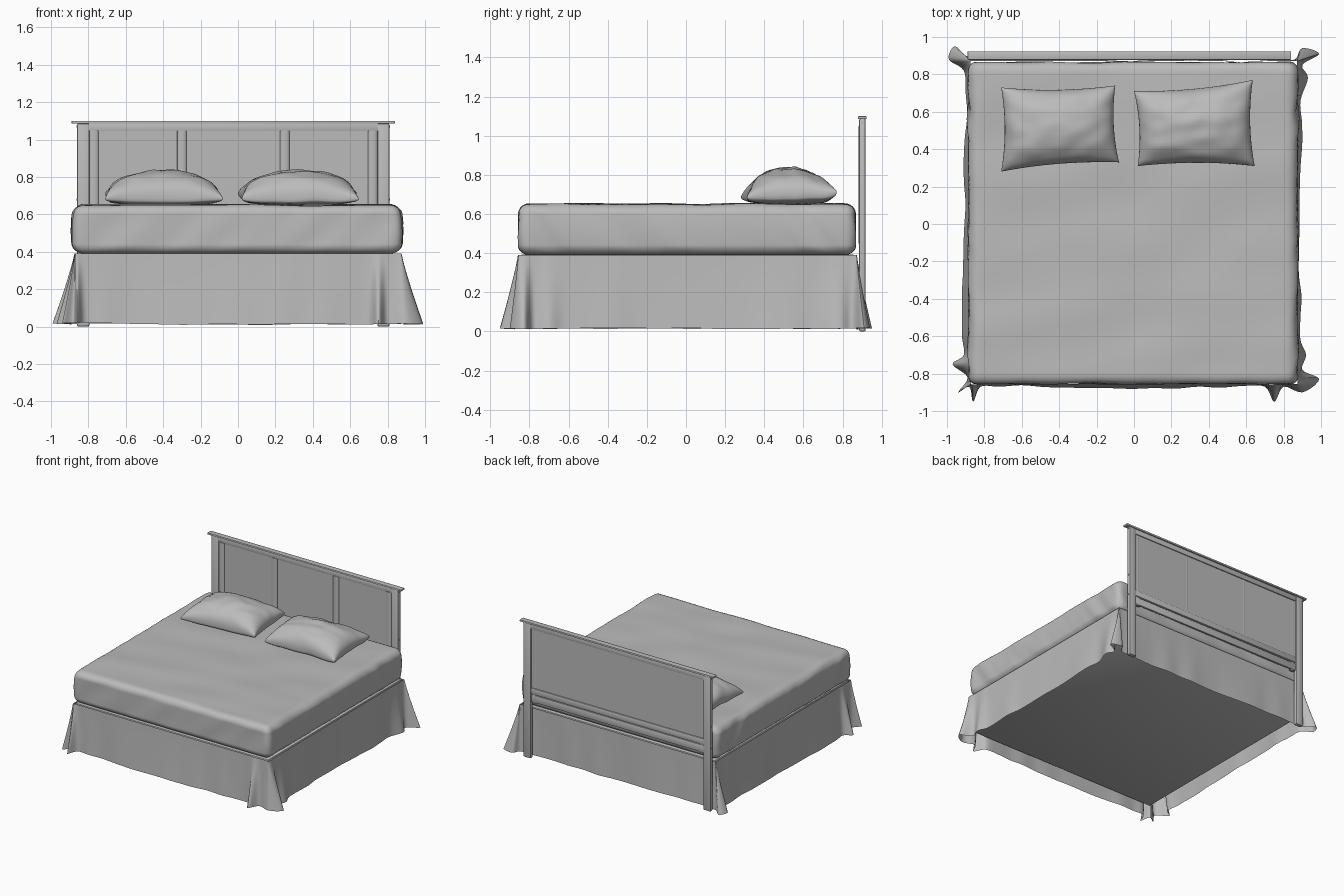
import bpy, bmesh, math
from mathutils import Vector, noise

if "Cube" in bpy.data.objects:
    bpy.data.objects.remove(bpy.data.objects["Cube"])

grey = bpy.data.materials.new("plain grey")
grey.use_nodes = True
GREY = (0.5, 0.5, 0.5, 1)
grey.diffuse_color = GREY
grey.node_tree.nodes["Principled BSDF"].inputs["Base Color"].default_value = GREY


def finish(name, bm, angle=40):
    """Turn a bmesh into a smooth-shaded object."""
    bmesh.ops.recalc_face_normals(bm, faces=bm.faces)
    mesh = bpy.data.meshes.new(name)
    bm.to_mesh(mesh)
    bm.free()
    ob = bpy.data.objects.new(name, mesh)
    bpy.context.collection.objects.link(ob)
    mesh.materials.append(grey)
    bpy.ops.object.select_all(action="DESELECT")
    ob.select_set(True)
    bpy.context.view_layer.objects.active = ob
    bpy.ops.object.shade_smooth_by_angle(angle=math.radians(angle))
    return ob


def box(name, x, y, z, bevel=0.0):
    bm = bmesh.new()
    bmesh.ops.create_cube(bm, size=1)
    for v in bm.verts:
        v.co = [lo + (hi - lo) * (c + 0.5) for c, (lo, hi) in zip(v.co, (x, y, z))]
    if bevel:
        bmesh.ops.bevel(bm, geom=bm.edges[:], offset=bevel, segments=2,
                        profile=0.5, affect="EDGES")
    return finish(name, bm, 30)


def round_strip(name, x0, x1, y, depth, z0, z1):
    """Upright strip with an elliptical section."""
    bm = bmesh.new()
    bmesh.ops.create_cone(bm, cap_ends=True, segments=24, radius1=1, radius2=1, depth=1)
    for v in bm.verts:
        v.co = ((x0 + x1) / 2 + v.co.x * (x1 - x0) / 2, y + v.co.y * depth,
                z0 + (v.co.z + 0.5) * (z1 - z0))
    return finish(name, bm)


def ripple(a, b, c=0.0):
    return noise.noise(Vector((a, b, c)))


# Headboard, set slightly towards the right
MID = -0.025
for side, s in (("right", -1), ("left", 1)):
    a, b = sorted((MID + s * 0.77, MID + s * 0.835))
    box(side + "_post", (a, b), (0.885, 0.918), (0.0, 1.087), 0.008)
    a, b = sorted((MID + s * 0.72, MID + s * 0.77))
    round_strip(side + "_edge_strip", a, b, 0.894, 0.012, 0.45, 1.05)
    a, b = sorted((MID + s * 0.25, MID + s * 0.30))
    round_strip(side + "_divider", a, b, 0.894, 0.012, 0.57, 1.05)
    # Bolt heads on the outer faces of the posts
    for z in (0.51, 0.68, 1.07):
        bm = bmesh.new()
        bmesh.ops.create_cone(bm, cap_ends=True, segments=12, radius1=0.006,
                              radius2=0.006, depth=0.004)
        for v in bm.verts:
            v.co = (MID + s * 0.836 + v.co.z, 0.902 + v.co.x, z + v.co.y)
        finish(side + "_bolt", bm)
box("headboard_panel", (-0.8, 0.75), (0.895, 0.905), (0.56, 1.07))
box("headboard_top_rail", (-0.8, 0.75), (0.887, 0.913), (1.045, 1.087), 0.003)
box("headboard_cap", (-0.89, 0.84), (0.878, 0.923), (1.085, 1.1), 0.004)
box("headboard_lower_rail", (-0.8, 0.75), (0.888, 0.913), (0.52, 0.57), 0.006)
box("headboard_bottom_rail", (-0.8, 0.75), (0.89, 0.908), (0.455, 0.515), 0.006)

# Base under the mattress
box("bed_base", (-0.86, 0.86), (-0.845, 0.86), (0.1, 0.392), 0.005)

# Hem outline of the skirt: folds flare out at each corner
HEM = [
    (0.70, -0.87), (0.75, -0.95), (0.80, -0.87), (0.90, -0.90), (0.99, -0.83),
    (0.90, -0.78), (0.92, -0.70), (0.89, -0.62),
    (0.89, 0.66), (0.93, 0.78), (0.90, 0.85), (0.99, 0.91), (0.90, 0.94),
    (0.86, 0.88), (0.78, 0.88),
    (-0.78, 0.88), (-0.86, 0.89), (-0.90, 0.90), (-0.96, 0.95), (-0.99, 0.88),
    (-0.91, 0.82), (-0.90, 0.70),
    (-0.92, -0.60), (-0.91, -0.70), (-0.97, -0.75), (-0.89, -0.82), (-0.94, -0.90),
    (-0.88, -0.87), (-0.86, -0.95), (-0.82, -0.87), (-0.72, -0.87),
]


def hem_outline():
    # Split the long sides and let them wander a little
    pts = []
    for i, p in enumerate(HEM):
        a, b = Vector(p), Vector(HEM[(i + 1) % len(HEM)])
        n = max(1, round((b - a).length / 0.12))
        out = Vector((b.y - a.y, a.x - b.x)).normalized()
        for k in range(n):
            q = a.lerp(b, k / n)
            pts.append(q + out * (0.02 * ripple(q.x * 5, q.y * 5) if k else 0))
    # Catmull-Rom smoothing around the closed loop
    res, n = [], len(pts)
    for i in range(n):
        p0, p1, p2, p3 = (pts[(i + k) % n] for k in (-1, 0, 1, 2))
        for k in range(5):
            t = k / 5
            res.append(0.5 * (2 * p1 + (p2 - p0) * t + (2 * p0 - 5 * p1 + 4 * p2 - p3) * t**2
                              + (3 * p1 - p0 - 3 * p2 + p3) * t**3))
    return res


bm = bmesh.new()
outline = hem_outline()
rings = []
ROWS = 10
for r in range(ROWS + 1):
    t = r / ROWS
    ring = []
    for p in outline:
        hug = Vector((max(-0.87, min(0.87, p.x)), max(-0.855, min(0.87, p.y))))
        q = hug.lerp(p, 0.04 + 0.96 * t ** 1.15)
        hem = 0.015 + 0.008 * ripple(p.x * 4, p.y * 4, 3)
        ring.append(bm.verts.new((q.x, q.y, 0.39 + (hem - 0.39) * t)))
    rings.append(ring)
for top, low in zip(rings, rings[1:]):
    for i in range(len(top)):
        j = (i + 1) % len(top)
        bm.faces.new((top[i], top[j], low[j], low[i]))
finish("bed_skirt", bm, 70)

# Mattress: rounded box with creased sides and a gently uneven top
HALF = Vector((0.872, 0.86, 0.13))
CENTRE = Vector((-0.005, 0.005, 0.521))
R = 0.05
bm = bmesh.new()
bmesh.ops.create_cube(bm, size=2)
bmesh.ops.subdivide_edges(bm, edges=bm.edges[:], cuts=47, use_grid_fill=True)
for v in bm.verts:
    p = Vector([h * 0.5 * (c + math.sin(c * math.pi / 2)) for c, h in zip(v.co, HALF)])
    core = Vector([max(R - h, min(h - R, c)) for c, h in zip(p, HALF)])
    d = (p - core).normalized()
    p = core + d * R
    crease = ripple(p.y * 10 + p.z * 6, p.z * 2, 1) * abs(d.x)
    crease += 0.7 * ripple(p.x * 5 - p.z * 5, p.z * 3, 5) * abs(d.y)
    swell = (1 - (p.z / HALF.z) ** 2) * 0.01 * abs(d.x)
    p += Vector((d.x, d.y, 0)) * (crease * 0.013 + swell)
    if d.z > 0:
        p.z += 0.009 * d.z * ripple(p.x * 2 + p.y, p.y * 4 - p.x, 2)
    v.co = p + CENTRE
finish("mattress", bm, 60)


# Pillows: two puffed sheets joined along a pinched seam
def pillow(name, corners, seed):
    c00, c10, c11, c01 = (Vector(c) for c in corners)
    bm = bmesh.new()
    N = 32
    for puff in (1, -1):
        grid = []
        for i in range(N + 1):
            row = []
            for j in range(N + 1):
                u = math.sin((i / N - 0.5) * math.pi)
                w = math.sin((j / N - 0.5) * math.pi)
                pu = u * (1 - 0.06 * (1 - w * w))
                pw = w * (1 - 0.08 * (1 - u * u))
                s, t = (pu + 1) / 2, (pw + 1) / 2
                p = c00.lerp(c10, s).lerp(c01.lerp(c11, s), t)
                full = max(0, (1 - u * u) * (1 - w * w))
                seam = 0.685 + 0.03 * (w + 1) / 2 * abs(u) + 0.015 * ripple(u * 2, w * 2, seed)
                if puff > 0:
                    z = seam + (0.838 - seam) * full ** 0.42
                    z += 0.012 * full ** 0.3 * ripple(u * 3, w * 3, seed + 4)
                else:
                    z = seam - (seam - 0.648) * full ** 0.2
                row.append(bm.verts.new((p.x, p.y, z)))
            grid.append(row)
        for i in range(N):
            for j in range(N):
                bm.faces.new((grid[i][j], grid[i + 1][j], grid[i + 1][j + 1], grid[i][j + 1]))
    bmesh.ops.remove_doubles(bm, verts=bm.verts, dist=0.0003)
    finish(name, bm, 75)


pillow("right_pillow", [(-0.71, 0.28), (-0.08, 0.33), (-0.1, 0.74), (-0.71, 0.73)], 1)
pillow("left_pillow", [(0.02, 0.31), (0.645, 0.31), (0.635, 0.77), (0.0, 0.71)], 7)
